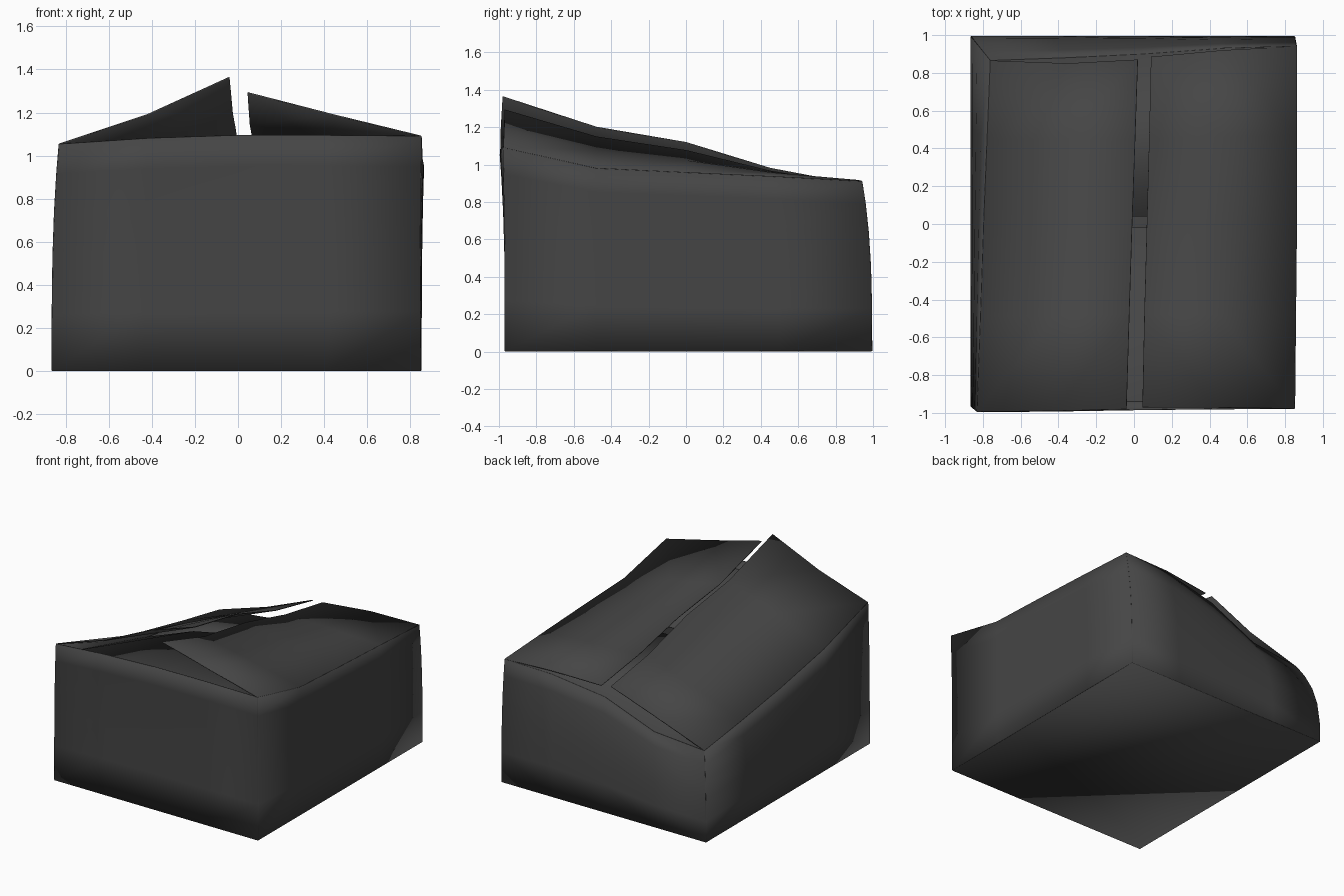
import bpy
import bmesh
from mathutils import Vector

if "Cube" in bpy.data.objects:
    bpy.data.objects.remove(bpy.data.objects["Cube"])

card = bpy.data.materials.new("dark_card")
card.diffuse_color = (0.06, 0.06, 0.06, 1)
card.use_nodes = True
card.node_tree.nodes["Principled BSDF"].inputs["Base Color"].default_value = card.diffuse_color


def sheet(name, rows, thickness=0.006):
    """Thin card sheet spanned over rows of points."""
    bm = bmesh.new()
    grid = [[bm.verts.new(p) for p in row] for row in rows]
    for a, b in zip(grid, grid[1:]):
        for i in range(len(a) - 1):
            bm.faces.new((a[i], a[i + 1], b[i + 1], b[i]))
    bmesh.ops.recalc_face_normals(bm, faces=bm.faces)
    me = bpy.data.meshes.new(name)
    bm.to_mesh(me)
    bm.free()
    ob = bpy.data.objects.new(name, me)
    bpy.context.collection.objects.link(ob)
    me.materials.append(card)
    mod = ob.modifiers.new("thickness", "SOLIDIFY")
    mod.thickness = thickness
    mod.offset = 0
    bpy.context.view_layer.objects.active = ob
    ob.select_set(True)
    bpy.ops.object.shade_smooth_by_angle()
    ob.select_set(False)
    return ob


def wall(name, start, end, top):
    """Wall from a straight bottom edge to a bent top edge, curling in near the top."""
    start, end = Vector(start), Vector(end)
    rows = []
    for t in (0, 0.25, 0.5, 0.7, 0.87, 1):
        row = []
        for i, p in enumerate(top):
            base = start.lerp(end, i / (len(top) - 1))
            xy = base.lerp(Vector(p[:2]), t ** 3)
            row.append((xy.x, xy.y, 0.003 + (p[2] - 0.003) * t))
        rows.append(row)
    return sheet(name, rows)


# Bottom corners
FL, FR, BR, BL = (-0.863, -0.965), (0.845, -0.967), (0.85, 0.993), (-0.863, 0.993)

# Bent upper edges of the four walls
front_top = [(-0.83, -0.993, 1.053), (-0.42, -0.99, 1.08), (0, -0.983, 1.094),
             (0.42, -0.978, 1.094), (0.85, -0.977, 1.09)]
right_top = [(0.85, -0.977, 1.09), (0.855, -0.48, 0.98), (0.86, 0, 0.957),
             (0.86, 0.47, 0.935), (0.86, 0.94, 0.91)]
back_top = [(-0.76, 0.865, 0.62), (-0.35, 0.88, 0.66), (0.05, 0.9, 0.825),
            (0.47, 0.93, 0.895), (0.86, 0.94, 0.91)]
left_top = [(-0.83, -0.993, 1.053), (-0.812, -0.49, 0.885), (-0.795, 0, 0.775),
            (-0.777, 0.45, 0.69), (-0.76, 0.865, 0.62)]

wall("front_wall", FL, FR, front_top)
wall("right_wall", FR, BR, right_top)
wall("back_wall", BL, BR, back_top)
wall("left_wall", FL, BL, left_top)
sheet("floor", [[(*FL, 0.003), (*FR, 0.003)], [(*BL, 0.003), (*BR, 0.003)]])

# Outer side flaps, lifted at the front
left_free = [(-0.04, -0.98, 1.363), (-0.025, -0.48, 1.2), (-0.01, 0, 1.118),
             (0.006, 0.45, 0.98), (0.02, 0.87, 0.9)]
left_mid = [(-0.42, -0.99, 1.19), (-0.41, -0.485, 1.05), (-0.4, 0, 0.95),
            (-0.375, 0.45, 0.845), (-0.35, 0.85, 0.755)]
right_free = [(0.045, -0.97, 1.292), (0.055, -0.48, 1.148), (0.068, 0, 1.075),
              (0.08, 0.45, 0.965), (0.09, 0.885, 0.894)]
right_mid = [(0.44, -0.972, 1.19), (0.45, -0.48, 1.07), (0.46, 0, 1.02),
             (0.465, 0.46, 0.955), (0.47, 0.92, 0.915)]
sheet("left_flap", [left_top, left_mid, left_free])
sheet("right_flap", [right_top, right_mid, right_free])

# Inner front and back flaps folded beneath
XS = (-0.785, -0.36, 0.03, 0.44, 0.85)


def across(y, heights):
    return [(x, y, z) for x, z in zip(XS, heights)]


sheet("front_inner_flap", [front_top,
                           across(-0.94, (0.98, 1.03, 1.04, 1.04, 1.02)),
                           across(-0.02, (0.74, 0.9, 0.98, 0.96, 0.92))])
sheet("back_inner_flap", [back_top, across(0.04, (0.72, 0.87, 0.95, 0.94, 0.91))])
